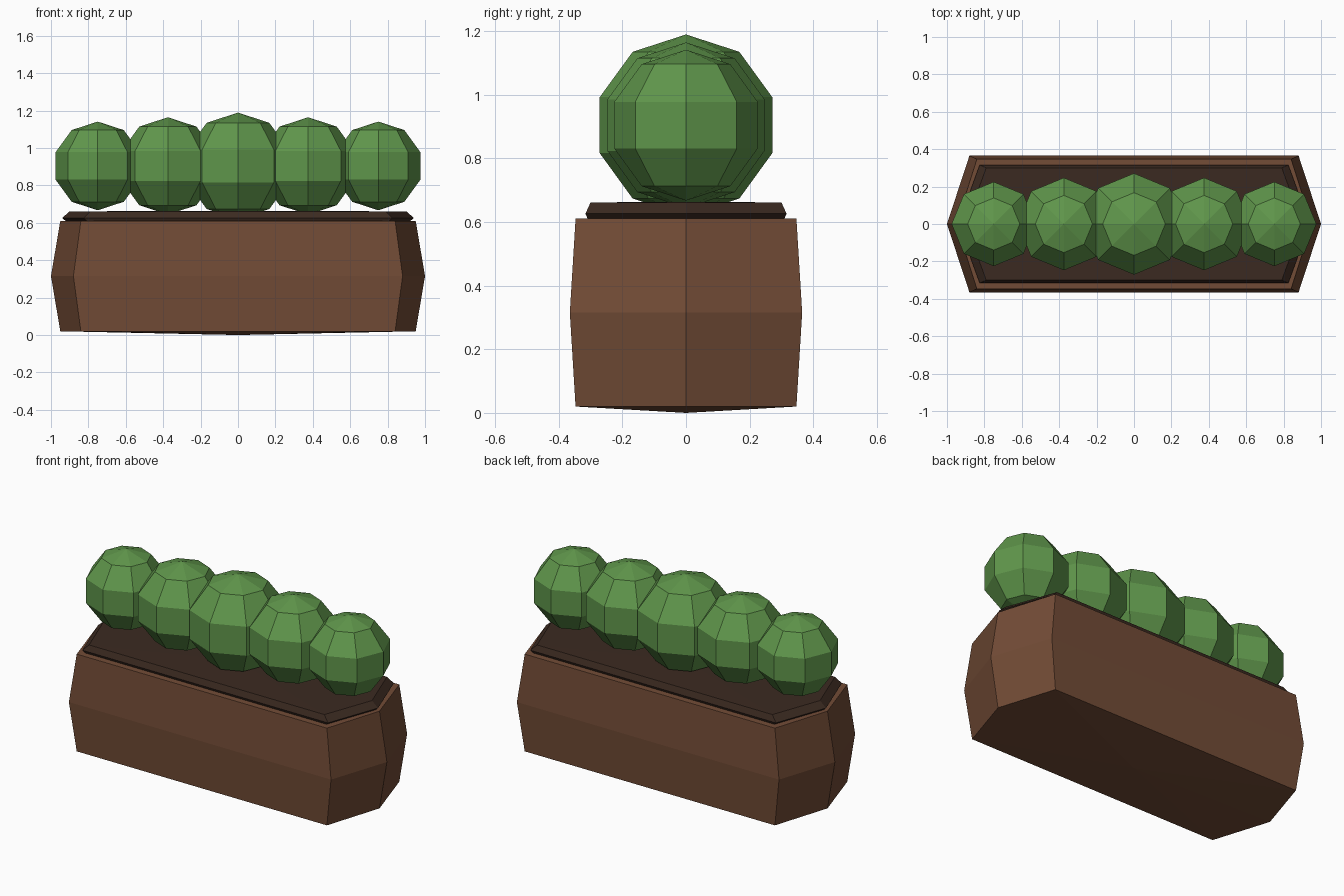
import bpy, bmesh, math

if "Cube" in bpy.data.objects:
    bpy.data.objects.remove(bpy.data.objects["Cube"])


def material(name, rgb):
    m = bpy.data.materials.new(name)
    m.diffuse_color = (*rgb, 1)
    m.use_nodes = True
    m.node_tree.nodes["Principled BSDF"].inputs["Base Color"].default_value = m.diffuse_color
    return m


BROWN = material("planter brown", (0.170, 0.072, 0.037))
SOIL = material("dark soil", (0.044, 0.023, 0.015))
GREEN = material("leaf green", (0.115, 0.305, 0.070))


def finish(bm, name, mat):
    bmesh.ops.recalc_face_normals(bm, faces=bm.faces)
    mesh = bpy.data.meshes.new(name)
    bm.to_mesh(mesh)
    bm.free()
    mesh.materials.append(mat)
    obj = bpy.data.objects.new(name, mesh)
    bpy.context.collection.objects.link(obj)
    return obj


def hex_prism(name, levels, bottom_z, top_z, mat):
    """Stacked six-sided rings (z, tip x, corner x, corner y) closed by shallow fans."""
    bm = bmesh.new()
    rings = []
    for z, tip, cx, cy in levels:
        outline = [(tip, 0), (cx, cy), (-cx, cy), (-tip, 0), (-cx, -cy), (cx, -cy)]
        rings.append([bm.verts.new((x, y, z)) for x, y in outline])
    for low, high in zip(rings, rings[1:]):
        for i in range(6):
            j = (i + 1) % 6
            bm.faces.new((low[i], low[j], high[j], high[i]))
    for ring, z in ((rings[0], bottom_z), (rings[-1], top_z)):
        centre = bm.verts.new((0, 0, z))
        for i in range(6):
            bm.faces.new((ring[i], ring[(i + 1) % 6], centre))
    return finish(bm, name, mat)


def bush(name, x, radius):
    bm = bmesh.new()
    bmesh.ops.create_uvsphere(bm, u_segments=8, v_segments=5, radius=radius)
    bmesh.ops.translate(bm, verts=bm.verts, vec=(x, 0, 0.904))
    return finish(bm, name, GREEN)


# Planter box, bulging at mid height
hex_prism("planter_box",
          [(0.02, 0.95, 0.84, 0.347), (0.315, 1.0, 0.88, 0.365), (0.61, 0.95, 0.84, 0.347)],
          0.0, 0.62, BROWN)

# Soil slab with bevelled edge
hex_prism("soil",
          [(0.59, 0.90, 0.79, 0.300), (0.626, 0.94, 0.825, 0.316), (0.661, 0.90, 0.79, 0.300)],
          0.60, 0.664, SOIL)

# Row of bushes, largest in the middle
bush("bush_middle", 0, 0.285)
for side, label in ((-1, "left"), (1, "right")):
    bush("bush_inner_" + label, side * 0.375, 0.26)
    bush("bush_outer_" + label, side * 0.75, 0.237)
